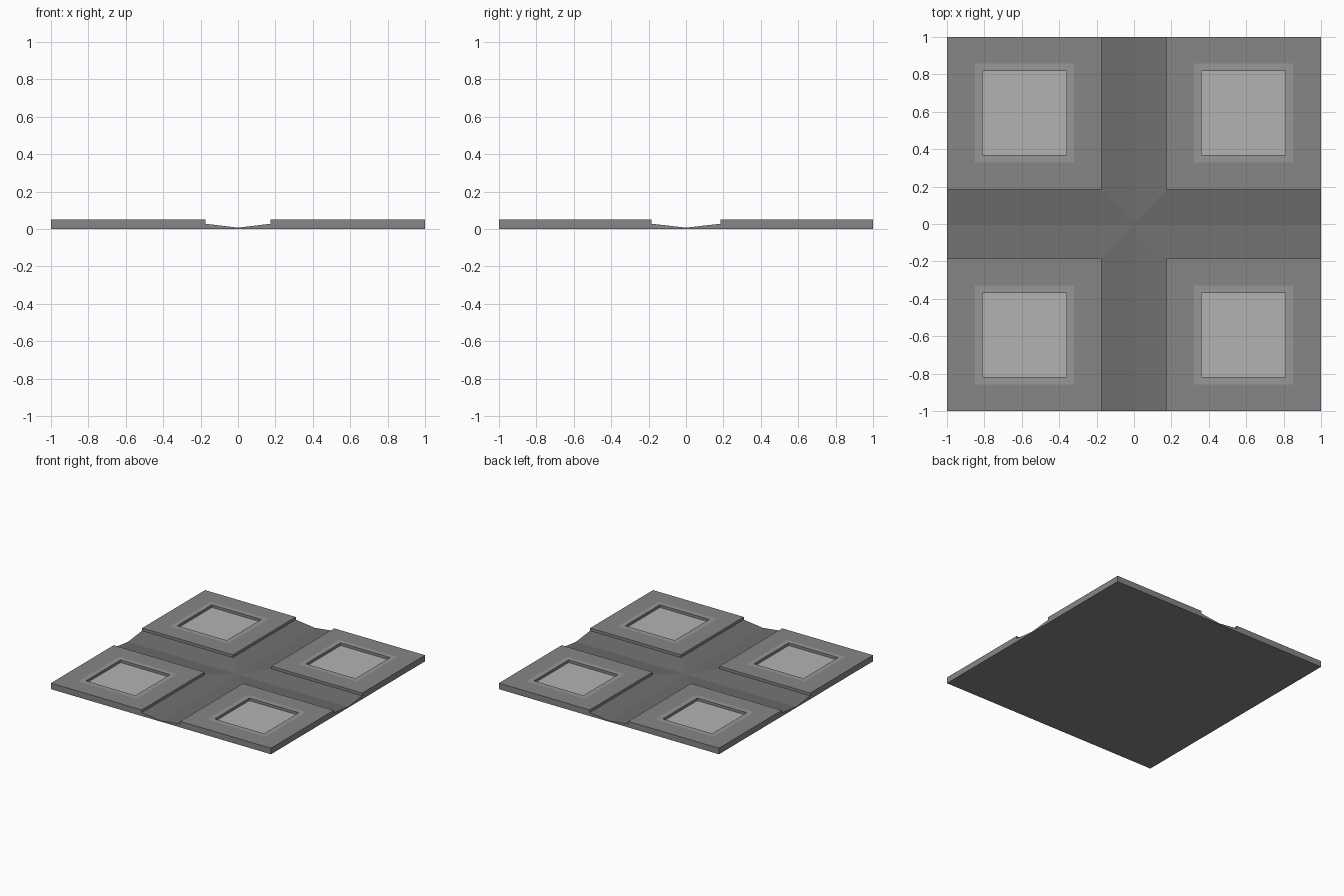
import bpy, bmesh
from mathutils import Vector

if "Cube" in bpy.data.objects:
    bpy.data.objects.remove(bpy.data.objects["Cube"])

TOP, EDGE, MID, PIT = 0.05, 0.028, 0.007, 0.028   # slab top, road edge, road centre, recess floor
RX, RY = 0.175, 0.185                             # road half widths
CX, CY = 0.585, 0.593                             # recess centre


def grey(name, v):
    m = bpy.data.materials.new(name)
    m.diffuse_color = (v, v, v, 1)
    m.use_nodes = True
    m.node_tree.nodes["Principled BSDF"].inputs["Base Color"].default_value = m.diffuse_color
    return m


def part(name, faces, mat):
    """One quadrant of open faces (points, outward direction), mirrored in x and y."""
    bm = bmesh.new()
    for pts, out in faces:
        f = bm.faces.new([bm.verts.new(p) for p in pts])
        f.normal_update()
        if f.normal.dot(Vector(out)) < 0:
            f.normal_flip()
    bmesh.ops.remove_doubles(bm, verts=bm.verts, dist=1e-5)
    me = bpy.data.meshes.new(name)
    bm.to_mesh(me)
    bm.free()
    me.materials.append(mat)
    ob = bpy.data.objects.new(name, me)
    bpy.context.collection.objects.link(ob)
    mod = ob.modifiers.new("mirror", 'MIRROR')
    mod.use_axis = (True, True, False)
    return ob


def rect(x0, x1, y0, y1, z):
    return [(x0, y0, z), (x1, y0, z), (x1, y1, z), (x0, y1, z)]


def square(half, z):
    return rect(CX - half, CX + half, CY - half, CY + half, z)


def ring(a, b, out=None):
    """Four quads between two loops; faces look up, or toward the recess centre."""
    res = []
    for i in range(4):
        j = (i + 1) % 4
        pts = [a[i], a[j], b[j], b[i]]
        mid = sum((Vector(p) for p in pts), Vector()) / 4
        res.append((pts, out or (CX - mid.x, CY - mid.y, 0)))
    return res


UP = (0, 0, 1)
slab_mat, road_mat = grey("slab_grey", 0.24), grey("road_grey", 0.16)
trim_mat, floor_mat = grey("trim_grey", 0.31), grey("floor_grey", 0.45)

# Raised corner blocks: top frame, recess walls, kerbs, outer sides and underside
faces = ring(rect(RX, 1, RY, 1, TOP), square(0.265, TOP), UP)
faces += ring(square(0.225, TOP), square(0.225, PIT))
faces += [
    ([(RX, RY, EDGE), (RX, 1, EDGE), (RX, 1, TOP), (RX, RY, TOP)], (-1, 0, 0)),
    ([(RX, RY, EDGE), (1, RY, EDGE), (1, RY, TOP), (RX, RY, TOP)], (0, -1, 0)),
    ([(0, 1, 0), (1, 1, 0), (1, 1, TOP), (RX, 1, TOP), (RX, 1, EDGE), (0, 1, MID)], (0, 1, 0)),
    ([(1, 0, 0), (1, 1, 0), (1, 1, TOP), (1, RY, TOP), (1, RY, EDGE), (1, 0, MID)], (1, 0, 0)),
    (rect(0, 1, 0, 1, 0), (0, 0, -1)),
]
part("slab", faces, slab_mat)

# Crossing roads, sloping down to their centre lines and meeting along diagonals
corner, centre = (RX, RY, EDGE), (0, 0, MID)
ax, ay = (RX, 0, MID), (0, RY, MID)
part("crossroads", [
    ([ay, corner, (RX, 1, EDGE), (0, 1, MID)], UP),
    ([ax, (1, 0, MID), (1, RY, EDGE), corner], UP),
    ([centre, ax, corner], UP),
    ([centre, corner, ay], UP),
], road_mat)

# Pale trim around each recess, and the recess floors
part("recess_trim", ring(square(0.265, TOP), square(0.225, TOP), UP), trim_mat)
part("recess_floor", [(square(0.225, PIT), UP)], floor_mat)
